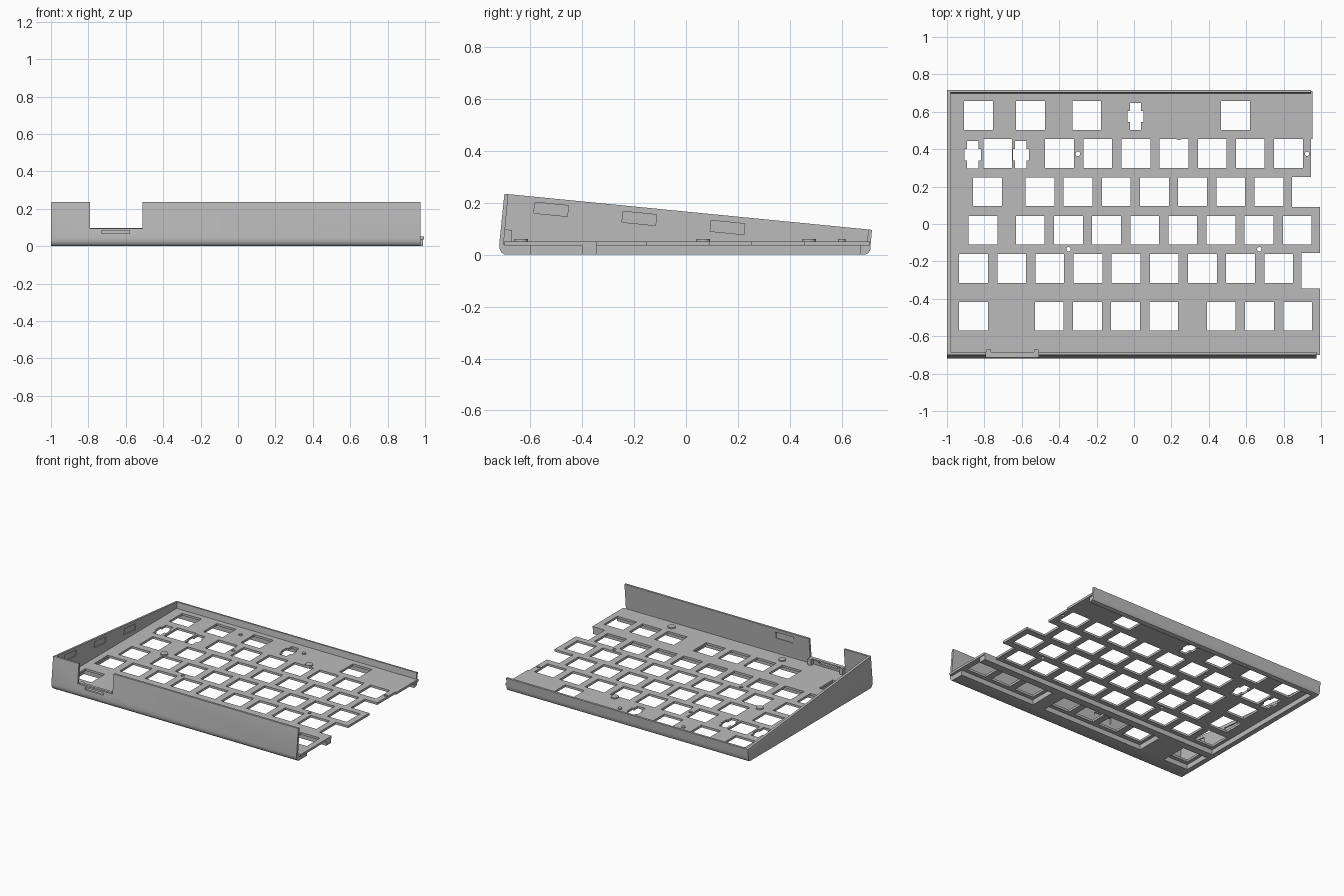
import bpy
import bmesh
import math
from mathutils import Matrix, Vector

default_cube = bpy.data.objects.get("Cube")
if default_cube:
    bpy.data.objects.remove(default_cube, do_unlink=True)

grey = bpy.data.materials.new("case grey")
grey.use_nodes = True
grey.diffuse_color = (0.5, 0.5, 0.5, 1)
grey.node_tree.nodes["Principled BSDF"].inputs["Base Color"].default_value = grey.diffuse_color


def add_prism(bm, outline, low, high, axis="z"):
    """Extrude an outline along z (points are x, y) or along x (points are y, z)."""
    if axis == "z":
        corners = [Vector((a, b, low)) for a, b in outline]
        travel = Vector((0, 0, high - low))
    else:
        corners = [Vector((low, a, b)) for a, b in outline]
        travel = Vector((high - low, 0, 0))
    base = [bm.verts.new(c) for c in corners]
    top = [bm.verts.new(c + travel) for c in corners]
    bm.faces.new(base)
    bm.faces.new(top)
    for i in range(len(base)):
        j = (i + 1) % len(base)
        bm.faces.new((base[i], base[j], top[j], top[i]))


def rect(left, right, front, back):
    return [(left, front), (right, front), (right, back), (left, back)]


def circle(x, y, radius, sides=20):
    turns = [math.tau * i / sides for i in range(sides)]
    return [(x + radius * math.cos(t), y + radius * math.sin(t)) for t in turns]


def finish(name, bm):
    bmesh.ops.recalc_face_normals(bm, faces=bm.faces)
    mesh = bpy.data.meshes.new(name)
    bm.to_mesh(mesh)
    bm.free()
    mesh.materials.append(grey)
    obj = bpy.data.objects.new(name, mesh)
    bpy.context.collection.objects.link(obj)
    return obj


def prisms(name, parts):
    bm = bmesh.new()
    for part in parts:
        add_prism(bm, *part)
    return finish(name, bm)


def cut(obj, cutter):
    """Subtract the cutter, bake the result and remove the cutter."""
    cutter.hide_render = True
    mod = obj.modifiers.new("openings", "BOOLEAN")
    mod.operation = "DIFFERENCE"
    mod.solver = "EXACT"
    mod.object = cutter
    graph = bpy.context.evaluated_depsgraph_get()
    baked = bpy.data.meshes.new_from_object(obj.evaluated_get(graph))
    obj.modifiers.clear()
    obj.data = baked
    bpy.data.objects.remove(cutter, do_unlink=True)


# Key plate with a stepped right edge
UNDER, DECK = 0.036, 0.052
PITCH, KEY = 0.204, 0.154
steps = [(0.995, -0.7, -0.345), (0.895, -0.345, -0.155), (0.995, -0.155, 0.09),
         (0.845, 0.09, 0.25), (0.945, 0.25, 0.455), (0.955, 0.455, 0.71)]
outline = [(-0.99, 0.71), (-0.99, -0.7)]
for edge, front, back in steps:
    outline += [(edge, front), (edge, back)]
plate = prisms("key_plate", [(outline, UNDER, DECK)])

# Key openings: row front edge, then (left edge, count) runs
rows = [
    (0.503, [(-0.908, 1), (-0.63, 1), (-0.33, 1), (0.465, 1)]),
    (0.3, [(-0.805, 1), (-0.475, 7)]),
    (0.095, [(-0.86, 1), (-0.58, 7)]),
    (-0.11, [(-0.885, 1), (-0.632, 8)]),
    (-0.315, [(-0.935, 9)]),
    (-0.57, [(-0.935, 1), (-0.53, 4), (0.39, 3)]),
]
openings = []
for front, runs in rows:
    for start, count in runs:
        for i in range(count):
            x = start + i * PITCH
            openings.append((rect(x, x + KEY, front, front + KEY), 0, 0.1))

# Cross shaped stabiliser openings
for x, y in [(0.008, 0.575), (-0.862, 0.37), (-0.605, 0.37)]:
    quarter = [(0.03, 0.073), (0.03, 0.03), (0.043, 0.03)]
    right = quarter + [(a, -b) for a, b in reversed(quarter)]
    cross = right + [(-a, -b) for a, b in right]
    openings.append(([(x + a, y + b) for a, b in cross], 0, 0.1))

# Screw holes
for x, y in [(-0.3, 0.375), (0.925, 0.375), (-0.35, -0.135), (0.67, -0.135)]:
    openings.append((circle(x, y, 0.012), 0, 0.1))
cut(plate, prisms("opening_cutter", openings))

# Low round pads and small studs on the plate
pads = [(0.24, 0.475), (-0.64, 0.067), (0.56, -0.635), (-0.33, -0.635)]
prisms("plate_pads", [(circle(x, y, 0.026), DECK - 0.004, DECK + 0.008) for x, y in pads])
studs = [(-0.4, 0.6), (0.11, 0.6)]
prisms("plate_studs", [(circle(x, y, 0.014), DECK - 0.004, DECK + 0.008) for x, y in studs])

# Front wall, leaning back, with a rounded lower edge
front_profile = [(-0.7, 0.235), (-0.72, 0.04), (-0.718, 0.022), (-0.711, 0.008), (-0.698, 0),
                 (-0.6, 0), (-0.6, 0.04), (-0.703, 0.04), (-0.685, 0.235)]
front_wall = prisms("front_wall", [(front_profile, -0.995, 0.975, "x")])
cut(front_wall, prisms("port_cutter", [
    (rect(-0.79, -0.51, -0.8, -0.62), 0.095, 0.3),
    (rect(-0.73, -0.58, -0.8, -0.62), 0.068, 0.084),
    (rect(-0.38, -0.24, -0.696, -0.6), 0.165, 0.21),
]))

# Ledge around the port notch
prisms("port_ledge", [
    (rect(-0.79, -0.51, -0.704, -0.685), 0.088, 0.097),
    (rect(-0.79, -0.765, -0.702, -0.67), DECK, 0.096),
    (rect(-0.535, -0.51, -0.702, -0.67), DECK, 0.096),
])

# Back wall with a rounded lower edge
back_profile = [(0.67, 0.04), (0.67, 0), (0.69, 0), (0.702, 0.005), (0.71, 0.018),
                (0.712, 0.04), (0.717, 0.096), (0.703, 0.097), (0.697, 0.04)]
back_wall = prisms("back_wall", [(back_profile, -0.995, 0.945, "x")])

# Left wall with a sloping top and softened outer edges
side_profile = [(-0.7, 0.235), (-0.72, 0.04), (-0.718, 0.022), (-0.711, 0.008), (-0.698, 0),
                (0.69, 0), (0.702, 0.005), (0.71, 0.018), (0.712, 0.04), (0.717, 0.096)]
bm = bmesh.new()
add_prism(bm, side_profile, -1, -0.982, "x")
outer = [e for e in bm.edges if all(v.co.x < -0.99 for v in e.verts)]
bmesh.ops.bevel(bm, geom=outer, offset=0.005, segments=2, affect="EDGES", profile=0.5)
left_wall = finish("left_wall", bm)

# Shallow recesses on the inside of the left wall
slope = math.atan2(0.096 - 0.235, 1.417)
bm = bmesh.new()
for y, z in [(-0.52, 0.175), (-0.18, 0.14), (0.16, 0.105)]:
    place = (Matrix.Translation((-0.98, y, z)) @ Matrix.Rotation(slope, 4, "X")
             @ Matrix.Diagonal((0.02, 0.13, 0.042, 1)))
    bmesh.ops.create_cube(bm, size=1, matrix=place)
cut(left_wall, finish("recess_cutter", bm))

# Underside: left lip, long rib and the blocks between the front row pockets
FRONT, BACK = -0.605, -0.395
prisms("left_lip", [(rect(-0.985, -0.96, -0.7, 0.69), 0, 0.04)])
prisms("underside_rib", [(rect(-0.97, 0.99, -0.4, -0.345), 0, 0.04)])
prisms("pocket_blocks", [(rect(a, b, FRONT, BACK), 0, 0.04)
                         for a, b in [(-0.76, -0.555), (0.265, 0.365)]])

# Smooth the rounded edges and keep the corners sharp
bpy.ops.object.select_all(action="DESELECT")
for wall in (front_wall, back_wall, left_wall):
    wall.select_set(True)
bpy.context.view_layer.objects.active = front_wall
bpy.ops.object.shade_smooth_by_angle(angle=math.radians(32))
